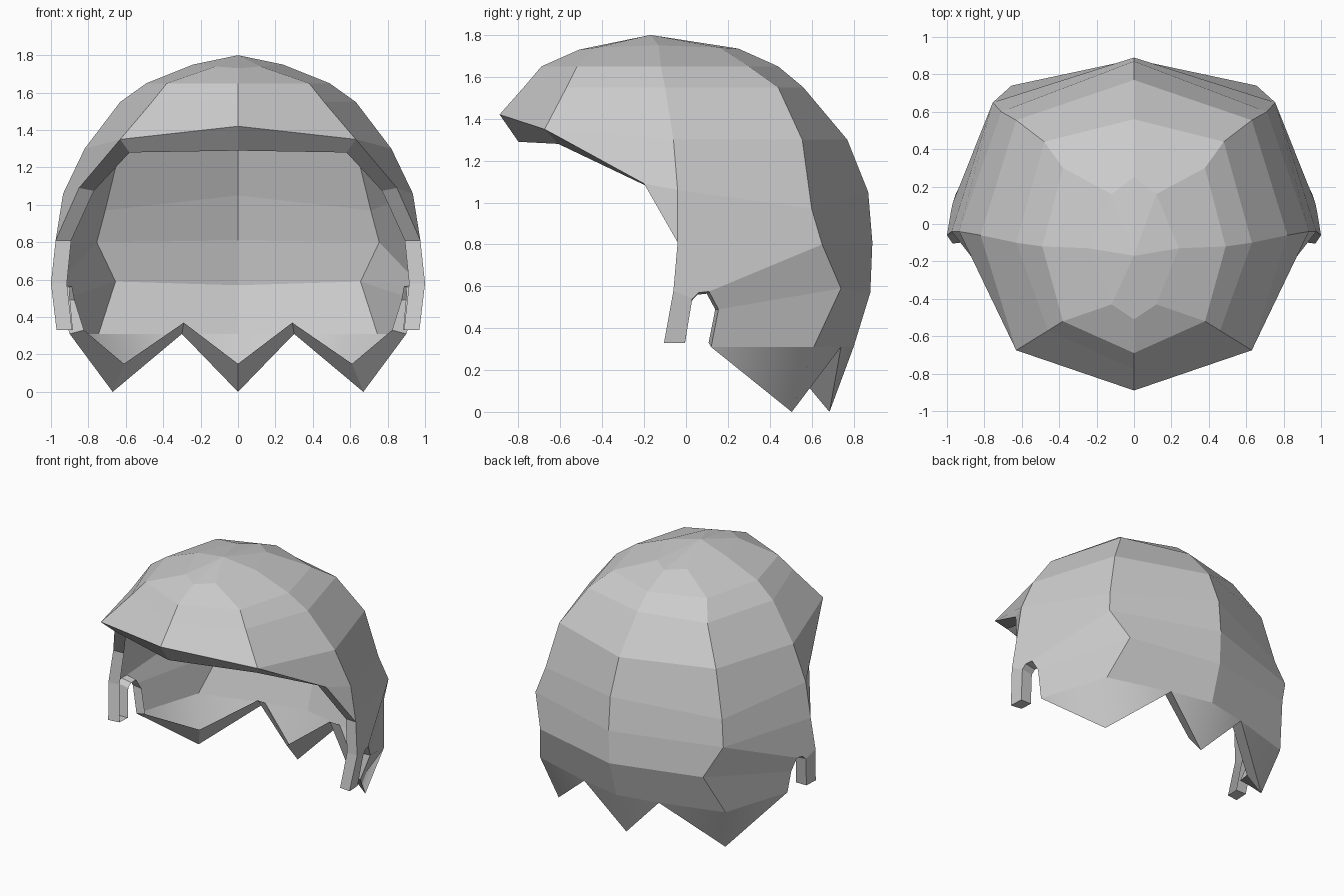
import bpy, bmesh

if "Cube" in bpy.data.objects:
    bpy.data.objects.remove(bpy.data.objects["Cube"])

# Right half of a single-skin shell, as columns running down from the crown
columns = {
    'A': [(0, -.51, 1.73), (0, -.69, 1.65), (0, -.775, 1.55), (0, -.89, 1.42)],            # front centre
    'B': [(.12, -.43, 1.74), (.38, -.52, 1.65), (.46, -.57, 1.55), (.63, -.675, 1.35)],     # front corner
    'C': [(.24, -.13, 1.75), (.49, -.12, 1.65), (.63, -.10, 1.55), (.82, -.06, 1.30),
          (.935, -.04, 1.06), (.975, -.04, .81), (1.0, -.06, .58)],                        # side
    'D': [(.12, .16, 1.74), (.38, .30, 1.65), (.48, .44, 1.55), (.63, .555, 1.30),
          (.71, .60, .97), (.755, .65, .80), (.655, .74, .59), (.745, .61, .31)],          # back corner
    'E': [(0, .25, 1.735), (0, .44, 1.65), (0, .56, 1.55), (0, .77, 1.30),
          (0, .87, 1.05), (0, .89, .81), (0, .88, .57), (0, .80, .31)],                    # back centre
}
# Crown, temple, sideburn prong, ear slot and pointed hem
points = {
    'top': (0, -.17, 1.80), 'P': (.85, -.20, 1.09),
    'F1': (.97, -.105, .33), 'F2': (.965, -.005, .33),
    'G1': (.985, .03, .54), 'G2': (.98, .06, .57), 'G3': (.97, .11, .575), 'G4': (.955, .155, .49),
    'N': (.90, .12, .31), 'M': (.30, .74, .31),
    'T1': (.67, .505, 0), 'T0': (0, .685, 0),
}
for c, col in columns.items():
    for i, p in enumerate(col):
        points[f'{c}{i}'] = p

faces = []
for a, b in ('AB', 'BC', 'CD', 'DE'):
    faces.append(['top', a + '0', b + '0'])
    rows = min(len(columns[a]), len(columns[b]), 6 if a == 'C' else 7)
    for i in range(rows - 1):
        faces.append([f'{a}{i}', f'{a}{i+1}', f'{b}{i+1}', f'{b}{i}'])
faces += [s.split() for s in (
    'P C5 C4',                                         # temple
    'C5 C6 G1 G2 G3 D5', 'G3 G4 D6 D5', 'G4 N D7 D6',  # around the ear slot
    'C6 F1 F2 G1',                                     # sideburn prong
    'D6 D7 M E7 E6')]                                  # nape
soft = [s.split() for s in ('B3 P C4 C3', 'N T1 D7', 'D7 T1 M', 'M T0 E7')]  # temple and pointed locks

# Inner edge of the rim flange; the default is a slight shrink
lip = {'A3': (0, -.80, 1.29), 'B3': (.58, -.61, 1.28), 'P': (.77, -.18, 1.075),
       'T0': (0, .56, .15), 'T1': (.61, .43, .15), 'M': (.29, .64, .37)}
level = {'F1': .33, 'F2': .33, 'G1': .53, 'G2': .56, 'G3': .565, 'G4': .49, 'N': .33}


def inner(name):
    x, y, z = points[name]
    return lip.get(name, (x * .915, y * .9, level.get(name, z)))


bm = bmesh.new()
out = {n: bm.verts.new(p) for n, p in points.items()}
name_of = {v: n for n, v in out.items()}
for f in faces:
    bm.faces.new([out[n] for n in f])
for f in soft:
    bm.faces.new([out[n] for n in f]).smooth = True

# Rim flange along every open edge away from the mirror plane
rim = [tuple(e.verts) for e in bm.edges if e.is_boundary]
rim = [(a, b) for a, b in rim if a.co.x + b.co.x > 1e-5]
inn = {v: bm.verts.new(inner(name_of[v])) for v in {v for e in rim for v in e}}
for a, b in rim:
    bm.faces.new([a, b, inn[b], inn[a]])

# Mirror to the left half
bmesh.ops.mirror(bm, geom=bm.verts[:] + bm.edges[:] + bm.faces[:], axis='X', merge_dist=1e-4)
bmesh.ops.remove_doubles(bm, verts=bm.verts[:], dist=1e-4)
bmesh.ops.recalc_face_normals(bm, faces=bm.faces[:])
if max(bm.faces, key=lambda f: f.calc_center_median().z).normal.z < 0:
    bmesh.ops.reverse_faces(bm, faces=bm.faces[:])

mesh = bpy.data.meshes.new('hair_shell')
bm.to_mesh(mesh)
bm.free()
bpy.context.collection.objects.link(bpy.data.objects.new('hair_shell', mesh))
